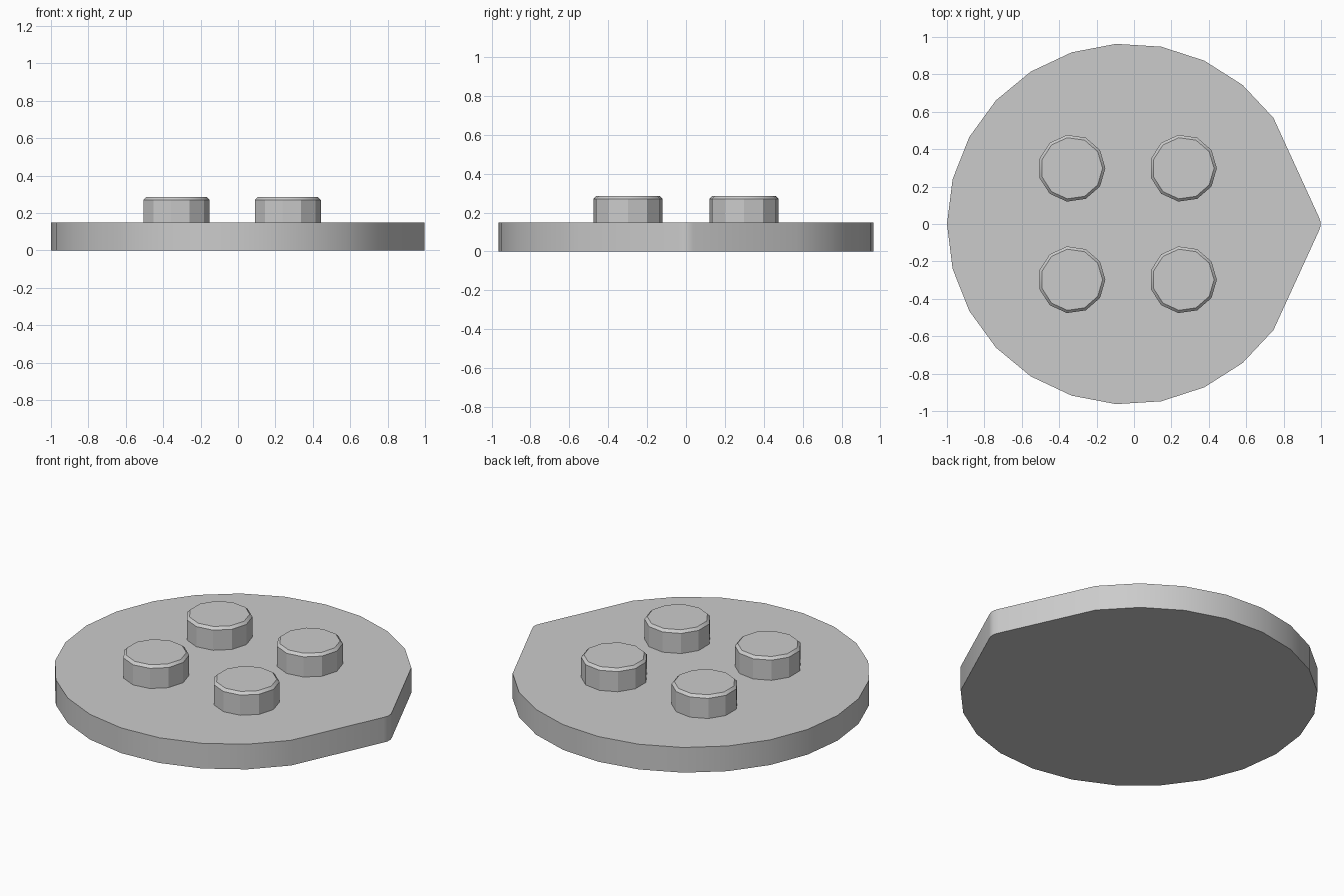
import bpy, bmesh, math

cube = bpy.data.objects.get("Cube")
if cube:
    bpy.data.objects.remove(cube, do_unlink=True)

grey = bpy.data.materials.new("light_grey")
grey.use_nodes = True
colour = (0.6, 0.6, 0.6, 1)
grey.diffuse_color = colour
grey.node_tree.nodes["Principled BSDF"].inputs["Base Color"].default_value = colour

CENTRE_X, RADIUS, PLATE_TOP = -0.035, 0.965, 0.15
STUD_RADIUS, STUD_TOP, STUD_BEVEL, STUD_OFFSET = 0.18, 0.285, 0.015, 0.298


def circle(cx, cy, radius, sides, z):
    return [(cx + radius * math.cos(math.tau * i / sides),
             cy + radius * math.sin(math.tau * i / sides), z) for i in range(sides)]


def loft(name, rings):
    """Closed solid through a stack of matching rings."""
    bm = bmesh.new()
    loops = [[bm.verts.new(p) for p in ring] for ring in rings]
    bm.faces.new(loops[0][::-1])
    bm.faces.new(loops[-1])
    n = len(loops[0])
    for low, high in zip(loops, loops[1:]):
        for i in range(n):
            j = (i + 1) % n
            bm.faces.new((low[i], low[j], high[j], high[i]))
    bmesh.ops.recalc_face_normals(bm, faces=bm.faces)
    mesh = bpy.data.meshes.new(name)
    bm.to_mesh(mesh)
    bm.free()
    mesh.materials.append(grey)
    obj = bpy.data.objects.new(name, mesh)
    bpy.context.collection.objects.link(obj)
    bpy.ops.object.select_all(action='DESELECT')
    obj.select_set(True)
    bpy.context.view_layer.objects.active = obj
    bpy.ops.object.shade_smooth_by_angle(angle=math.radians(30))
    return obj


# Round plate: a 25-sided arc closed by a blunt point on +x
outline = []
for i in range(-10, 11):
    a = math.pi - math.tau * i / 25
    outline.append((CENTRE_X + RADIUS * math.cos(a), RADIUS * math.sin(a)))
outline += [(0.988, 0.038), (0.997, 0.014), (0.997, -0.014), (0.988, -0.038)]
# Arc runs clockwise from the -y side, so the tip follows on from the +y side
loft("plate", [[(x, y, z) for x, y in outline] for z in (0, PLATE_TOP)])

# Four bevelled studs
for side, sx in (("right", -1), ("left", 1)):
    for end, sy in (("front", -1), ("back", 1)):
        cx, cy = CENTRE_X + sx * STUD_OFFSET, sy * STUD_OFFSET
        loft(f"stud_{end}_{side}", [
            circle(cx, cy, STUD_RADIUS, 11, PLATE_TOP),
            circle(cx, cy, STUD_RADIUS, 11, STUD_TOP - STUD_BEVEL),
            circle(cx, cy, STUD_RADIUS - STUD_BEVEL, 11, STUD_TOP)])
